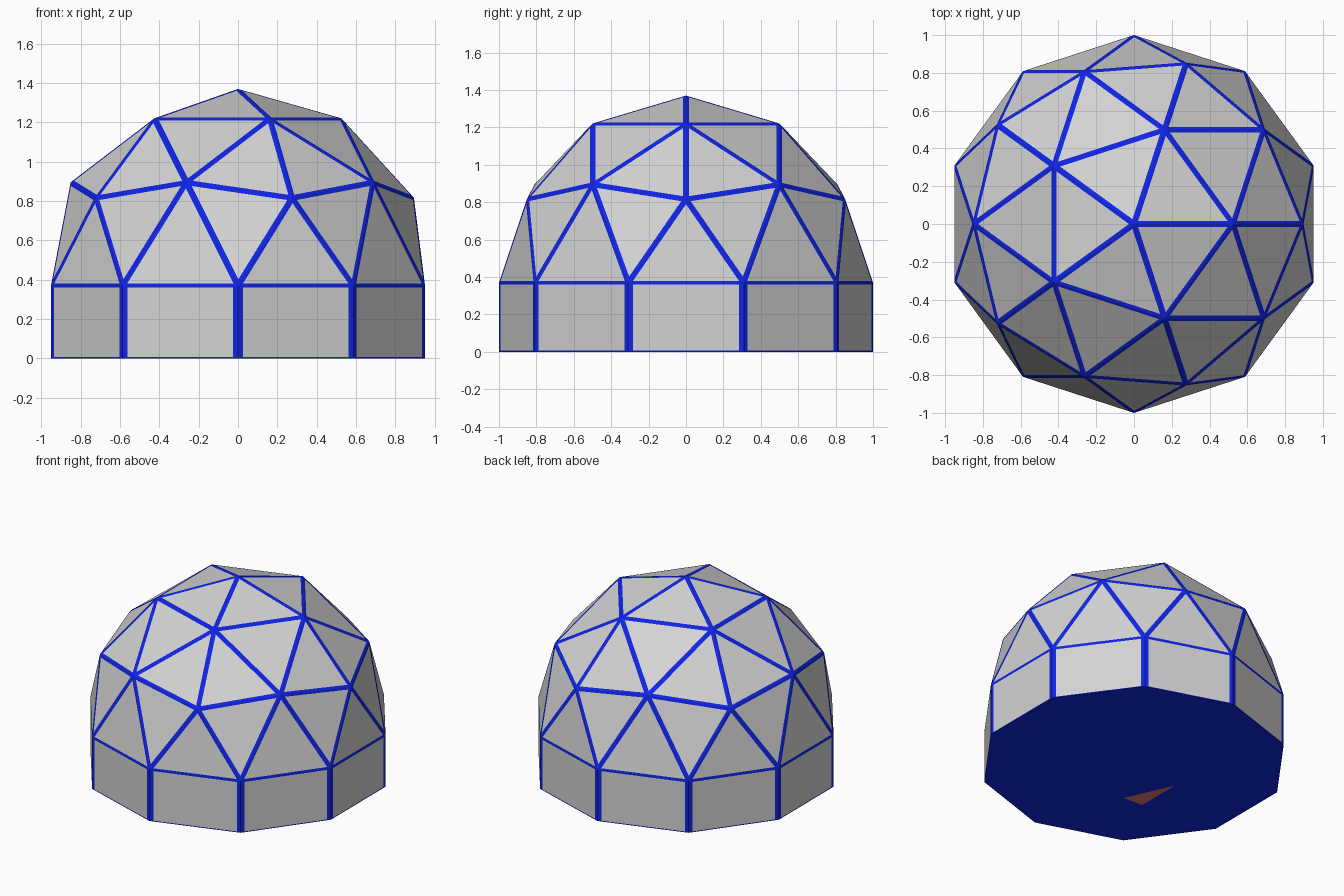
import bpy, bmesh
from mathutils import Vector

if "Cube" in bpy.data.objects:
    bpy.data.objects.remove(bpy.data.objects["Cube"])

WALL = 0.37  # height of the straight wall under the dome


def material(name, rgb):
    m = bpy.data.materials.new(name)
    m.diffuse_color = (*rgb, 1)
    m.use_nodes = True
    m.node_tree.nodes["Principled BSDF"].inputs["Base Color"].default_value = m.diffuse_color
    return m


BLUE = material("blue frame", (0.005, 0.018, 0.78))
GREY = material("grey panel", (0.65, 0.65, 0.65))
RED = material("dull red floor", (0.75, 0.2, 0.2))


def make_object(name, polygons, mat):
    bm = bmesh.new()
    for poly in polygons:
        bm.faces.new([bm.verts.new(p) for p in poly])
    bmesh.ops.remove_doubles(bm, verts=bm.verts, dist=1e-5)
    mesh = bpy.data.meshes.new(name)
    bm.to_mesh(mesh)
    bm.free()
    mesh.materials.append(mat)
    ob = bpy.data.objects.new(name, mesh)
    bpy.context.collection.objects.link(ob)
    return ob


def strut_width(p, q):
    """Half width of the strut along the edge p-q."""
    if max(p.z, q.z) < 0.01:
        return 0.006                      # base rail
    if min(p.z, q.z) < 0.01:
        return 0.026                      # wall post
    if max(p.z, q.z) < WALL + 0.01:
        return 0.010                      # rail on top of the wall
    return 0.016                          # dome strut


def inset(poly):
    """Corners of the panel left inside the struts."""
    n, out = len(poly), []
    for i, p in enumerate(poly):
        prev, nxt = poly[i - 1], poly[(i + 1) % n]
        a, b = (prev - p).normalized(), (nxt - p).normalized()
        s = a.cross(b).length
        out.append(p + (a * strut_width(p, nxt) + b * strut_width(p, prev)) / s)
    return out


# Dome: upper half of a geodesic sphere, its rim pulled down into the wall
bm = bmesh.new()
bmesh.ops.create_icosphere(bm, subdivisions=2, radius=1)
bmesh.ops.delete(bm, geom=[v for v in bm.verts if v.co.z < -0.01], context='VERTS')
bmesh.ops.translate(bm, verts=bm.verts, vec=(0, 0, WALL))
rim = [e for e in bm.edges if e.is_boundary]
new = bmesh.ops.extrude_edge_only(bm, edges=rim)["geom"]
for v in new:
    if isinstance(v, bmesh.types.BMVert):
        v.co.z = 0
bmesh.ops.recalc_face_normals(bm, faces=bm.faces)
cells = [[v.co.copy() for v in f.verts] for f in bm.faces]
bm.free()

# Split each cell into a grey panel and the blue struts around it
panels, struts = [], []
for cell in cells:
    inner = inset(cell)
    panels.append(inner)
    for i in range(len(cell)):
        j = (i + 1) % len(cell)
        struts.append([cell[i], cell[j], inner[j], inner[i]])
make_object("panels", panels, GREY)
make_object("frame", struts, BLUE)

# Floor, facing down, with the small red patch showing underneath
corners = {tuple(round(c, 4) for c in p) for cell in cells for p in cell if p.z < 0.01}
import math
ring = sorted(corners, key=lambda p: -math.atan2(p[1], p[0]))
make_object("floor", [[Vector(p) for p in ring]], BLUE)
patch = [(-0.236, -0.385), (-0.388, -0.379), (-0.386, -0.053)]
make_object("floor_patch", [[Vector((x, y, -0.001)) for x, y in patch]], RED)
